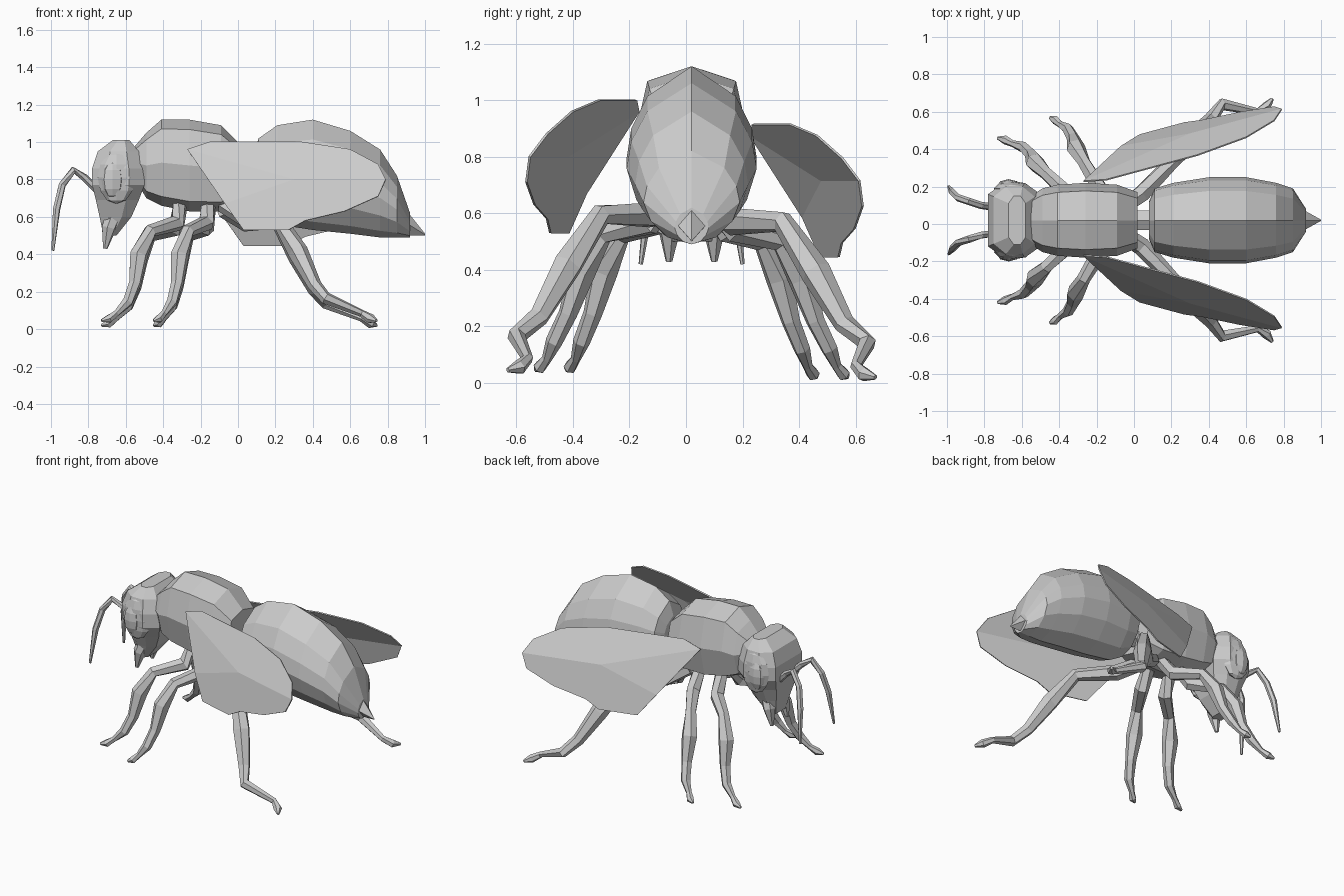
import bpy
import bmesh
from math import cos, sin, tau, copysign
from mathutils import Vector

cube = bpy.data.objects.get("Cube")
if cube:
    bpy.data.objects.remove(cube)

SHADE = (.6, .6, .6, 1)
grey = bpy.data.materials.new("plain_grey")
grey.use_nodes = True
grey.diffuse_color = SHADE
grey.node_tree.nodes["Principled BSDF"].inputs["Base Color"].default_value = SHADE

MIDDLE = .02  # plane of symmetry in y
SIDES = {"front_side": -1, "back_side": 1}


def finish(name, bm):
    """Turn the mesh being edited into a flat shaded object."""
    bmesh.ops.recalc_face_normals(bm, faces=bm.faces)
    mesh = bpy.data.meshes.new(name)
    bm.to_mesh(mesh)
    bm.free()
    mesh.materials.append(grey)
    obj = bpy.data.objects.new(name, mesh)
    bpy.context.collection.objects.link(obj)
    return obj


def loft(name, rings):
    """Skin a list of equal rings of points and cap both ends."""
    bm = bmesh.new()
    loops = [[bm.verts.new(point) for point in ring] for ring in rings]
    for near, far in zip(loops, loops[1:]):
        for i in range(len(near)):
            bm.faces.new((near[i - 1], near[i], far[i], far[i - 1]))
    bm.faces.new(loops[0])
    bm.faces.new(loops[-1])
    return finish(name, bm)


def unit_ring(sides, roundness=1):
    """Points of a circle, squarer where roundness is under one."""
    def bulge(value):
        return copysign(abs(value) ** roundness, value)

    angles = [tau * k / sides for k in range(sides)]
    return [(bulge(sin(a)), bulge(cos(a))) for a in angles]


def body(name, stations, section):
    """Loft along x: each station is x, top, bottom, half width."""
    rings = []
    for x, top, bottom, half in stations:
        centre, height = (top + bottom) / 2, (top - bottom) / 2
        rings.append([(x, MIDDLE + half * across, centre + height * up)
                      for across, up in section])
    return loft(name, rings)


def tube(name, path, radii, sides=6):
    """Loft a round limb along a path, with a thickness at each point."""
    points = [Vector(point) for point in path]
    last = len(points) - 1
    rings = []
    for i, (point, radius) in enumerate(zip(points, radii)):
        along = points[min(i + 1, last)] - points[max(i - 1, 0)]
        across = along.cross(Vector((.3, 1, .2))).normalized()
        upward = along.normalized().cross(across)
        rings.append([point + radius * (across * a + upward * b)
                      for a, b in unit_ring(sides)])
    return loft(name, rings)


def limb(name, side, path, radii, lift=0):
    """Place a path of x, distance from the middle, height on one side."""
    placed = [(x, MIDDLE + side * y, z + lift) for x, y, z in path]
    return tube(name, placed, radii)


def ellipsoid(name, centre, size):
    bm = bmesh.new()
    bmesh.ops.create_uvsphere(bm, u_segments=8, v_segments=6, radius=1)
    bmesh.ops.scale(bm, vec=size, verts=bm.verts)
    bmesh.ops.translate(bm, vec=centre, verts=bm.verts)
    return finish(name, bm)


# Abdomen with a gabled back and a keeled belly, ending in the sting
gable = [(0, 1), (.68, .64), (.93, .25), (1, -.1), (.85, -.5), (.5, -.85), (0, -1)]
gable += [(-across, up) for across, up in gable[-2:0:-1]]
body("abdomen",
     [(.08, .93, .7, .1), (.11, 1.02, .62, .17), (.21, 1.09, .56, .2), (.4, 1.12, .53, .23),
      (.6, 1.06, .51, .23), (.76, .96, .49, .2), (.85, .82, .49, .17), (.92, .62, .49, .06)],
     gable)
body("sting", [(.88, .66, .5, .07), (1, .51, .5, .003)], unit_ring(4))

# Thorax, waist and neck
body("thorax",
     [(-.55, .98, .8, .13), (-.49, 1.05, .7, .17), (-.41, 1.12, .66, .19),
      (-.26, 1.12, .63, .2), (-.09, 1.09, .63, .19), (.02, .98, .68, .15)],
     unit_ring(8, .7))
body("waist", [(0, .84, .72, .06), (.12, .84, .72, .06)], unit_ring(6))
body("neck", [(-.6, .96, .78, .09), (-.48, .96, .78, .1)], unit_ring(6))

# Head: chamfered sections from crown to snout (z, front x, rear x, half width)
head_rings = []
for z, front, rear, half in [(1.01, -.67, -.58, .13), (.95, -.75, -.53, .18),
                             (.86, -.78, -.5, .2), (.77, -.78, -.5, .2),
                             (.69, -.76, -.53, .15), (.6, -.74, -.57, .11),
                             (.5, -.72, -.65, .07)]:
    chamfer = (rear - front) * .3
    outline = [(front, half * .7), (front + chamfer, half),
               (rear - chamfer, half), (rear, half * .7)]
    head_rings.append([(x, MIDDLE + y, z) for x, y in outline]
                      + [(x, MIDDLE - y, z) for x, y in reversed(outline)])
loft("head", head_rings)

# Limb paths: x, distance from the middle plane, height
FORE_LEG = [(-.31, .05, .66), (-.33, .12, .55), (-.47, .25, .51), (-.53, .31, .38),
            (-.55, .35, .23), (-.59, .39, .13), (-.65, .41, .07), (-.69, .43, .04),
            (-.73, .44, .03)]
HIND_LEG = [(-.08, .06, .65), (.04, .14, .58), (.21, .32, .58), (.32, .44, .4),
            (.41, .54, .22), (.47, .62, .15), (.66, .58, .07), (.71, .61, .04),
            (.74, .65, .03)]
# The middle leg strides less and spreads wider than the fore leg
MIDDLE_LEG = [(x * .7 + .06, y * 1.25, z) for x, y, z in FORE_LEG]
LEG_RADII = [.04, .045, .036, .05, .034, .03, .018, .024, .008]

ANTENNA = [(-.75, .07, .74), (-.82, .08, .81), (-.88, .1, .85), (-.94, .12, .77),
           (-.97, .15, .64), (-.99, .18, .42)]
ANTENNA_RADII = [.02] * 5 + [.008]
MANDIBLE = [(-.66, .06, .62), (-.69, .08, .54), (-.71, .08, .43)]
MANDIBLE_RADII = [.045, .04, .012]

# Wing outline seen from the side
WING = [(-.27, .96), (-.15, 1), (.34, 1), (.6, .96), (.75, .88), (.79, .8),
        (.75, .71), (.57, .63), (.36, .58), (.27, .53), (.03, .53), (-.07, .67)]


def wing_spread(x, z):
    """Distance from the middle plane, with a cup below the middle."""
    slope = .62 if z > .8 else .25
    return .36 + .27 * x + slope * (.8 - z)


for label, side in SIDES.items():
    is_back = side > 0

    # The body leans slightly, so the legs differ in height
    lift = -.01 if is_back else .015
    limb(f"fore_leg_{label}", side, FORE_LEG, LEG_RADII, lift)
    limb(f"middle_leg_{label}", side, MIDDLE_LEG, LEG_RADII, lift)
    limb(f"hind_leg_{label}", side, HIND_LEG, [r * 1.1 for r in LEG_RADII], lift)
    limb(f"antenna_{label}", side, ANTENNA, ANTENNA_RADII)
    limb(f"mandible_{label}", side, MANDIBLE, MANDIBLE_RADII)

    # Eye set in a raised rim
    ellipsoid(f"eye_rim_{label}", (-.65, MIDDLE + side * .17, .81), (.1, .04, .14))
    ellipsoid(f"eye_{label}", (-.67, MIDDLE + side * .18, .8), (.065, .04, .1))

    # Thin wing fanned around its middle; the back one hangs lower
    drop, outward = (.085, .02) if is_back else (0, 0)
    bm = bmesh.new()
    *rim, hub = [bm.verts.new((x, MIDDLE + side * (wing_spread(x, z) + outward), z - drop))
                 for x, z in WING + [(.3, .8)]]
    for i in range(len(rim)):
        bm.faces.new((rim[i - 1], rim[i], hub))
    wing = finish(f"wing_{label}", bm)
    thickness = wing.modifiers.new("thickness", "SOLIDIFY")
    thickness.thickness = .008
    thickness.offset = 0
